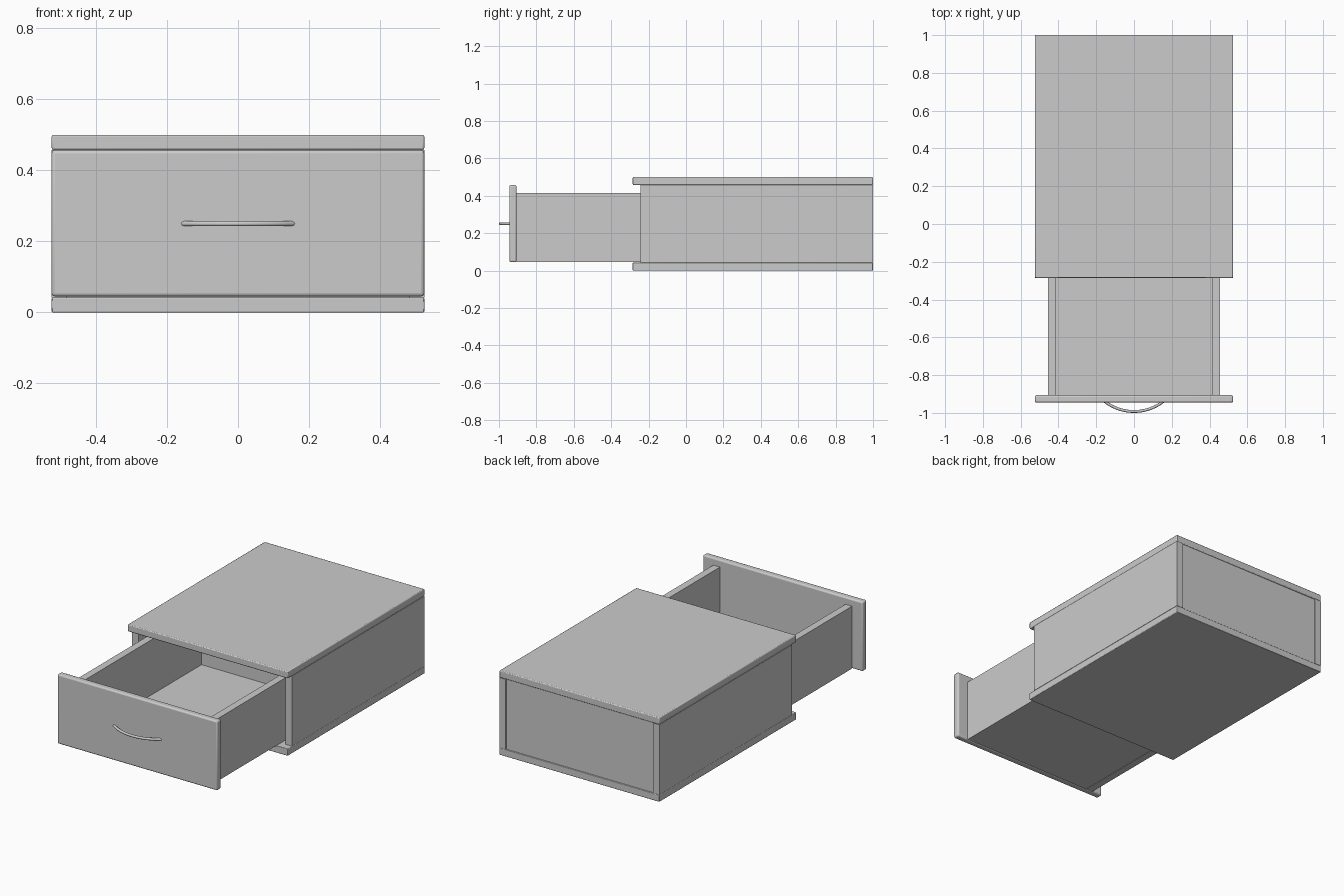
import bpy, bmesh, math

if "Cube" in bpy.data.objects:
    bpy.data.objects.remove(bpy.data.objects["Cube"])


def box(name, x, y, z, bevel=0.0, segments=2):
    """Box from (min, max) ranges, with optional rounded edges."""
    bm = bmesh.new()
    bmesh.ops.create_cube(bm, size=1)
    for v in bm.verts:
        for i, (lo, hi) in enumerate((x, y, z)):
            v.co[i] = hi if v.co[i] > 0 else lo
    me = bpy.data.meshes.new(name)
    bm.to_mesh(me)
    bm.free()
    ob = bpy.data.objects.new(name, me)
    bpy.context.collection.objects.link(ob)
    if bevel:
        mod = ob.modifiers.new("rounded_edges", 'BEVEL')
        mod.width = bevel
        mod.segments = segments
        bpy.ops.object.select_all(action='DESELECT')
        ob.select_set(True)
        bpy.context.view_layer.objects.active = ob
        bpy.ops.object.shade_smooth_by_angle(angle=math.radians(40))
    return ob


W = 0.525           # half width of cabinet
T = 0.042           # board thickness
FRONT, BACK, H = -0.285, 1.0, 0.5

# Cabinet: top and bottom overhang the sides at the front
box("cabinet_top", (-W, W), (FRONT, BACK), (H - T, H), 0.005)
box("cabinet_bottom", (-W, W), (FRONT, BACK), (0, T), 0.003)
box("cabinet_back", (-W + T, W - T), (BACK - 0.045, BACK - 0.006), (T, H - T))

# Drawer: open box with a wide rounded front board
D0, D1 = -0.907, 0.29
DW, DT, DZ0, DZ1 = 0.455, 0.043, 0.045, 0.415
box("drawer_front", (-W, W), (-0.945, D0 + 0.001), (DZ0, 0.457), 0.009, 3)
box("drawer_floor", (-DW + DT, DW - DT), (D0, D1 - DT), (DZ0 + 0.002, 0.088))
box("drawer_back", (-DW + DT, DW - DT), (D1 - DT, D1), (DZ0, DZ1))

# Mirrored side boards
for label, s in (("left", -1), ("right", 1)):
    box(f"cabinet_side_{label}", sorted((s * (W - T), s * W)),
        (FRONT + T, BACK), (T, H - T))
    box(f"drawer_side_{label}", sorted((s * (DW - DT), s * DW)),
        (D0, D1), (DZ0, DZ1))

# Handle: round bar bent into a shallow arc
R = 0.0075
half, sag = 0.157, 0.0545
radius = (half ** 2 + sag ** 2) / (2 * sag)
reach = math.asin(half / radius)
cy = -1.0 + R + radius
cu = bpy.data.curves.new("handle", 'CURVE')
cu.dimensions = '3D'
cu.bevel_depth = R
cu.bevel_resolution = 3
cu.use_fill_caps = True
sp = cu.splines.new('POLY')
N = 24
sp.points.add(N)
for i, p in enumerate(sp.points):
    a = reach * (2 * i / N - 1)
    p.co = (radius * math.sin(a), cy - radius * math.cos(a), 0.25, 1)
sp.use_smooth = True
bpy.context.collection.objects.link(bpy.data.objects.new("handle", cu))
